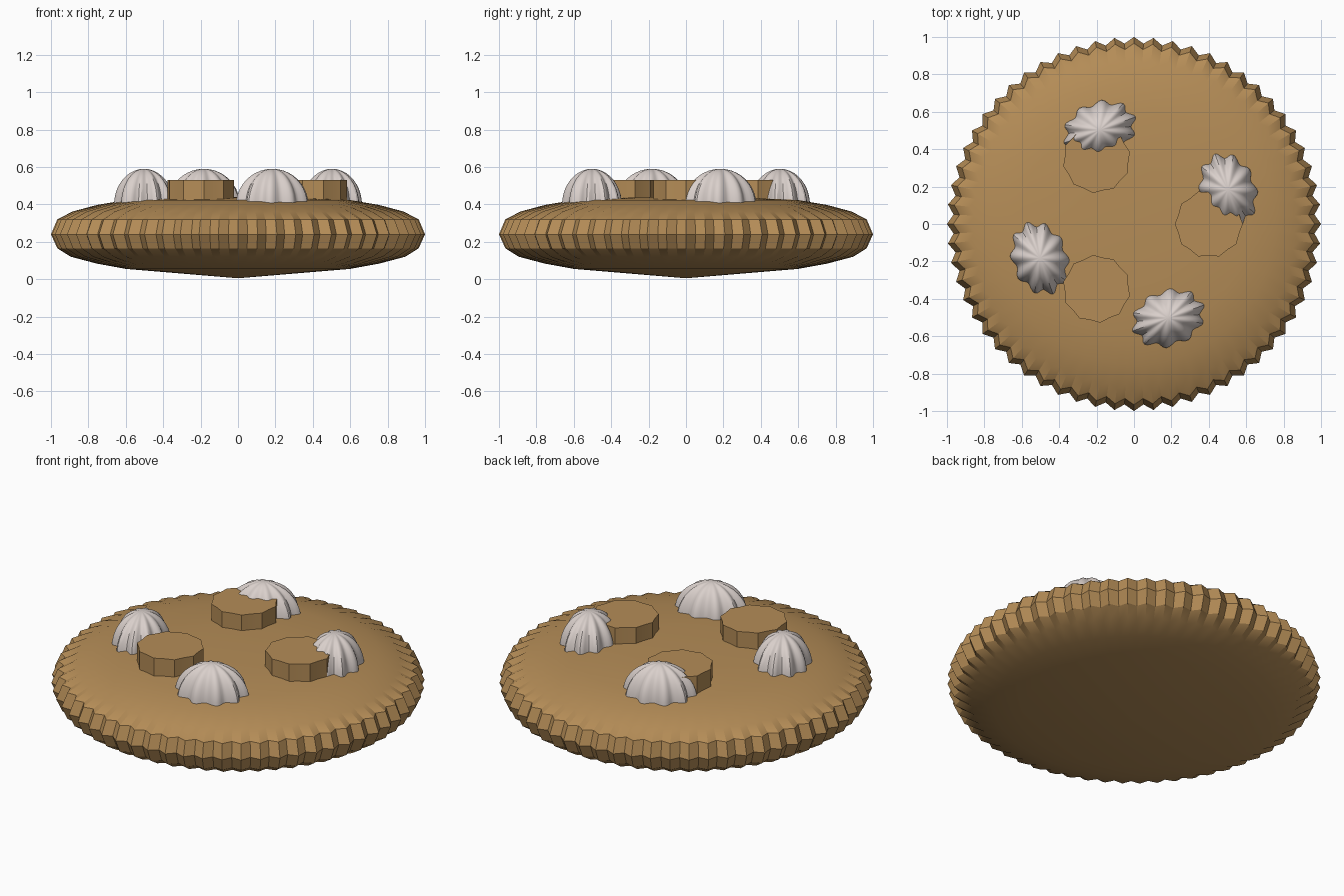
import bpy, bmesh, math
from math import sin, cos, pi, radians

cube = bpy.data.objects.get("Cube")
if cube:
    bpy.data.objects.remove(cube, do_unlink=True)


def material(name, rgb):
    m = bpy.data.materials.new(name)
    m.use_nodes = True
    colour = (*rgb, 1)
    m.diffuse_color = colour
    m.node_tree.nodes["Principled BSDF"].inputs["Base Color"].default_value = colour
    return m


def lathe(name, mat, profile, sides, lobes, scale=(1, 1), spot=(0, 0), turn=0):
    """Spin (radius, height, ripple) rings into a fluted solid; radius 0 closes an end."""
    bm = bmesh.new()
    rings = []
    for r, z, ripple in profile:
        if r == 0:
            rings.append([bm.verts.new((0, 0, z))] * sides)
            continue
        ring = []
        for i in range(sides):
            a = 2 * pi * i / sides
            rr = r + ripple * cos(lobes * a)
            ring.append(bm.verts.new((rr * cos(a) * scale[0], rr * sin(a) * scale[1], z)))
        rings.append(ring)
    for low, high in zip(rings, rings[1:]):
        for i in range(sides):
            j = (i + 1) % sides
            corners = dict.fromkeys((low[i], low[j], high[j], high[i]))
            bm.faces.new(list(corners))
    # Close open ends with a flat cap
    for ring in (rings[0], rings[-1]):
        if ring[0] is not ring[1]:
            bm.faces.new(ring)
    bmesh.ops.recalc_face_normals(bm, faces=bm.faces)
    mesh = bpy.data.meshes.new(name)
    bm.to_mesh(mesh)
    bm.free()
    mesh.materials.append(mat)
    obj = bpy.data.objects.new(name, mesh)
    bpy.context.collection.objects.link(obj)
    obj.location = (*spot, 0)
    obj.rotation_euler.z = turn
    bpy.ops.object.select_all(action="DESELECT")
    obj.select_set(True)
    bpy.context.view_layer.objects.active = obj
    bpy.ops.object.shade_smooth_by_angle(angle=radians(30))
    return obj


crust_brown = material("crust brown", (0.46, 0.265, 0.095))
cream_white = material("cream white", (0.70, 0.63, 0.60))

# Fluted pie crust, pointed below and gently domed above
crust = [(0, 0.005, 0), (0.6, 0.055, 0), (0.75, 0.083, 0.004), (0.88, 0.12, 0.014),
         (0.95, 0.165, 0.016), (0.983, 0.24, 0.017), (0.95, 0.32, 0.016),
         (0.87, 0.362, 0.014), (0.75, 0.397, 0.004), (0.6, 0.423, 0),
         (0.3, 0.437, 0), (0, 0.44, 0)]
lathe("pie_crust", crust_brown, crust, 120, 60)

# Three scalloped pastry discs
for n in range(3):
    a = 2 * pi * n / 3
    lathe(f"pastry_disc_{n + 1}", crust_brown,
          [(0.176, 0.40, 0.006), (0.176, 0.53, 0.006)], 20, 10,
          spot=(0.4 * cos(a), 0.4 * sin(a)), turn=a)

# Four ribbed oval cream dollops, set along the rim
dollop = []
for k in range(11):
    t = pi / 2 * k / 10
    dollop.append((cos(t) if k < 10 else 0, 0.395 + 0.195 * sin(t), 0.085 * cos(t)))
for n in range(4):
    a = radians(-70 + 90 * n)
    lathe(f"cream_dollop_{n + 1}", cream_white, dollop, 80, 10, scale=(0.19, 0.143),
          spot=(0.535 * cos(a), 0.535 * sin(a)), turn=a + pi / 2)
